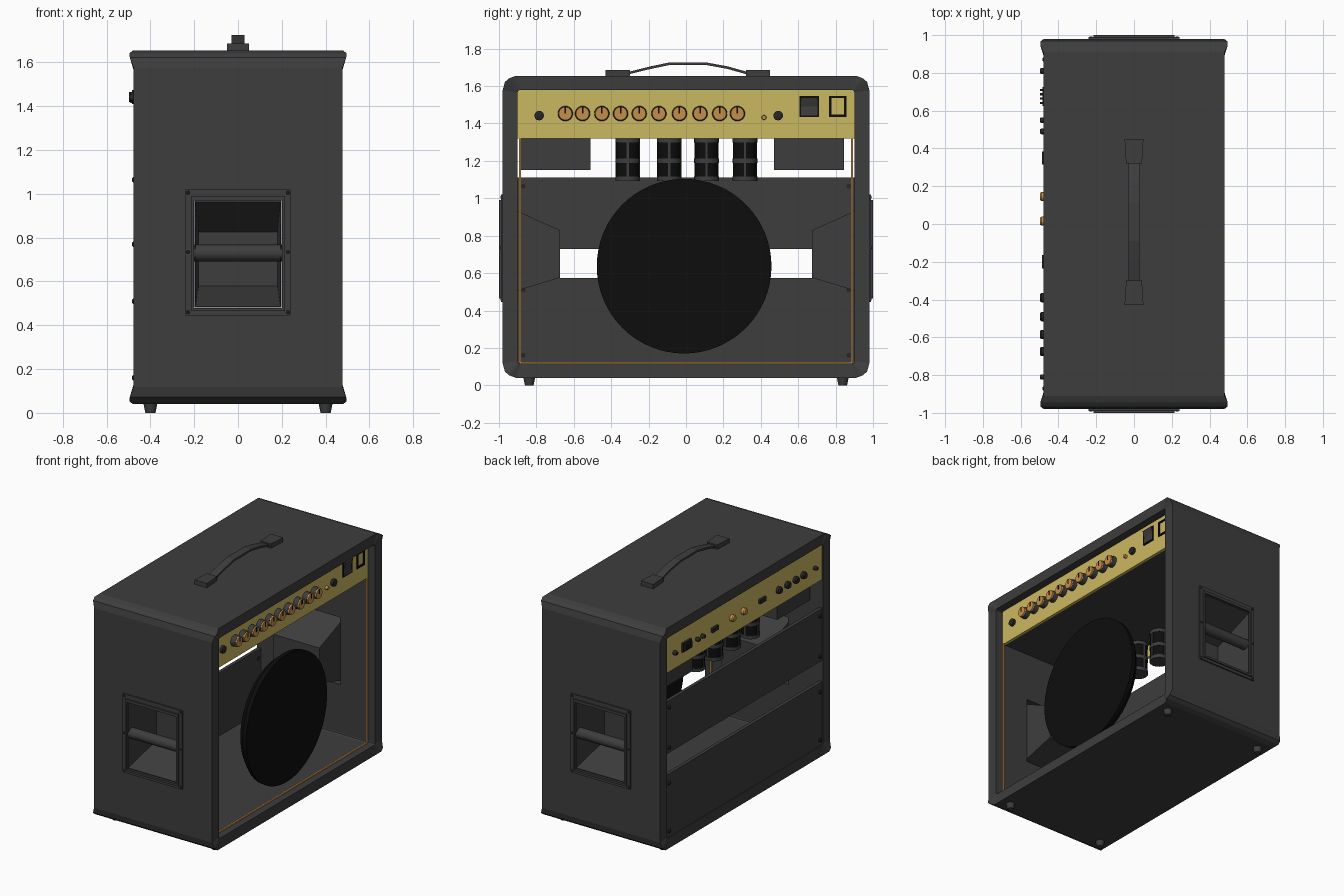
import bpy, bmesh, math
from mathutils import Vector

if "Cube" in bpy.data.objects:
    bpy.data.objects.remove(bpy.data.objects["Cube"])


def material(name, r, g, b):
    m = bpy.data.materials.new(name)
    m.diffuse_color = (r, g, b, 1)
    m.use_nodes = True
    m.node_tree.nodes["Principled BSDF"].inputs["Base Color"].default_value = m.diffuse_color
    return m


CHARCOAL = material("charcoal vinyl", 0.047, 0.047, 0.048)
BLACK = material("black", 0.004, 0.004, 0.004)
DARK = material("dark plastic", 0.02, 0.02, 0.021)
GOLD = material("gold panel", 0.60, 0.48, 0.12)
COPPER = material("copper", 0.56, 0.28, 0.065)


def loft(name, loops, mat, wrap=False, caps=(True, True), smooth=False):
    """Bridge a row of equal-length point loops into one mesh."""
    bm = bmesh.new()
    rows = [[bm.verts.new(p) for p in loop] for loop in loops]
    pairs = list(zip(rows, rows[1:])) + ([(rows[-1], rows[0])] if wrap else [])
    for a, b in pairs:
        for i in range(len(a)):
            j = (i + 1) % len(a)
            bm.faces.new((a[i], a[j], b[j], b[i]))
    if not wrap:
        if caps[0]:
            bm.faces.new(rows[0])
        if caps[1]:
            bm.faces.new(rows[-1])
    bmesh.ops.recalc_face_normals(bm, faces=bm.faces)
    mesh = bpy.data.meshes.new(name)
    bm.to_mesh(mesh)
    bm.free()
    mesh.materials.append(mat)
    ob = bpy.data.objects.new(name, mesh)
    bpy.context.collection.objects.link(ob)
    if smooth:
        bpy.ops.object.select_all(action='DESELECT')
        ob.select_set(True)
        bpy.context.view_layer.objects.active = ob
        bpy.ops.object.shade_smooth_by_angle(angle=math.radians(35))
    return ob


def rect(axis, at, a0, a1, b0, b1):
    """Rectangle across an axis; a and b are the other two axes in order."""
    out = []
    for a, b in ((a0, b0), (a1, b0), (a1, b1), (a0, b1)):
        p = [a, b]
        p.insert(axis, at)
        out.append(tuple(p))
    return out


def box(name, x0, x1, y0, y1, z0, z1, mat):
    return loft(name, [rect(2, z0, x0, x1, y0, y1), rect(2, z1, x0, x1, y0, y1)], mat)


def frame(name, axis, d0, d1, outer, inner, mat):
    return loft(name, [rect(axis, d0, *outer), rect(axis, d1, *outer),
                       rect(axis, d1, *inner), rect(axis, d0, *inner)], mat, wrap=True)


def turned(name, axis, centre, steps, mat, n=24):
    """Round part along an axis; steps are (offset, radius)."""
    loops = []
    for off, r in steps:
        loop = []
        for i in range(n):
            t = 2 * math.pi * i / n
            p = [r * math.cos(t), r * math.sin(t)]
            p.insert(axis, off)
            loop.append(Vector(centre) + Vector(p))
        loops.append(loop)
    return loft(name, loops, mat, smooth=True)


# cabinet shell: open box with chamfered corners that flare outwards
CZ = 0.8475
corner_out = [(0.98, 0.73), (0.968, 0.775), (0.945, 0.794), (0.91, 0.8075)]
corner_in = [(0.90, 0.718), (0.898, 0.726), (0.893, 0.73), (0.885, 0.732)]
flare = [0.477, 0.494, 0.496, 0.48]


def around(corner, xs):
    pts = []
    for sy, sz, rev in ((1, 1, 0), (-1, 1, 1), (-1, -1, 0), (1, -1, 1)):
        row = list(zip(corner, xs))
        for (y, z), x in (row[::-1] if rev else row):
            pts.append((x, sy * y, CZ + sz * z))
    return pts


shell = loft("cabinet_shell", [around(corner_out, flare), around(corner_in, [0.477] * 4),
                               around(corner_in, [-0.477] * 4),
                               around(corner_out, [-x for x in flare])], CHARCOAL, wrap=True)
cutter = box("handle_cutter", -0.2, 0.2, -1.1, 1.1, 0.48, 0.97, CHARCOAL)
cutter.hide_render = True
mod = shell.modifiers.new("handle holes", 'BOOLEAN')
mod.operation, mod.solver, mod.object = 'DIFFERENCE', 'EXACT', cutter
bpy.context.view_layer.objects.active = shell
bpy.ops.object.modifier_apply(modifier=mod.name)
bpy.data.objects.remove(cutter)

# recessed side handles
for s, side in ((-1, "left"), (1, "right")):
    hole = (-0.2, 0.2, 0.48, 0.97)
    frame(side + "_handle_plate", 1, s * 0.97, s * 0.99, (-0.24, 0.24, 0.445, 1.02), hole, CHARCOAL)
    frame(side + "_handle_lip", 1, s * 0.98, s * 1.0, (-0.215, 0.215, 0.465, 0.99), hole, CHARCOAL)
    dish = loft(side + "_handle_dish", [rect(1, s * 0.985, -0.199, 0.199, 0.481, 0.969),
                                        rect(1, s * 0.675, -0.185, 0.185, 0.575, 0.83)],
                CHARCOAL, caps=(False, True))
    dish.modifiers.new("wall", 'SOLIDIFY').thickness = 0.008
    turned(side + "_handle_bar", 0, (0, s * 0.95, 0.73), [(-0.2, 0.038), (0.2, 0.038)], CHARCOAL)
    for x in (-0.228, 0.228):
        for z in (0.46, 0.735, 1.005):
            turned(side + "_handle_screw", 1, (x, s * 0.99, z), [(0, 0.008), (s * 0.003, 0.006)], DARK, 10)

# top carrying handle
for s in (-1, 1):
    c = 0.01
    loft("strap_bracket", [[(-0.042, c + s * 0.31, z0), (0.042, c + s * 0.31, z0),
                            (0.05, c + s * 0.44, z0), (-0.05, c + s * 0.44, z0)]
                           for z0 in (1.65, 1.687)], CHARCOAL)
path = [(-0.34, 1.66), (-0.30, 1.67), (-0.2, 1.695), (-0.09, 1.718), (0.11, 1.718), (0.22, 1.698),
        (0.32, 1.67), (0.36, 1.66)]
loft("strap", [[(-0.03, y, z - 0.006), (0.03, y, z - 0.006), (0.03, y, z + 0.008), (-0.03, y, z + 0.008)]
               for y, z in path], CHARCOAL)

# feet
for x in (-0.4, 0.4):
    for y in (-0.838, 0.838):
        turned("foot", 2, (x, y, 0), [(0, 0.023), (0.05, 0.033)], CHARCOAL, 16)

# back boards with screws
for z0, z1 in ((0.11, 0.575), (0.73, 1.11)):
    box("back_board", -0.47, -0.445, -0.905, 0.905, z0, z1, CHARCOAL)
for y in (-0.87, 0.87):
    for z in (0.16, 0.51, 0.77, 1.065):
        turned("board_screw", 0, (-0.47, y, z), [(0.03, 0.013), (-0.008, 0.013), (-0.014, 0.007)], DARK, 12)

# front and rear control panels, chassis, transformers
box("front_panel", 0.40, 0.42, -0.905, 0.905, 1.32, 1.585, GOLD)
box("rear_panel", -0.47, -0.45, -0.905, 0.905, 1.32, 1.585, GOLD)
box("chassis", -0.36, 0.40, -0.9, 0.9, 1.325, 1.35, CHARCOAL)
box("power_transformer", -0.38, -0.1, -0.89, -0.51, 1.15, 1.33, CHARCOAL)
box("output_transformer", -0.38, -0.1, 0.47, 0.845, 1.15, 1.33, CHARCOAL)

# gold piping around the grille opening
for s in (-1, 1):
    box("piping_side", 0.415, 0.427, s * 0.888 - 0.005, s * 0.888 + 0.005, 0.12, 1.32, COPPER)
box("piping_bottom", 0.415, 0.427, -0.89, 0.89, 0.115, 0.125, COPPER)

# speaker
turned("speaker", 0, (0, -0.01, 0.637), [(0.32, 0.42), (0.37, 0.465), (0.40, 0.467)], BLACK, 64)

# valves with cage bands and ribs
for y in (-0.312, -0.09, 0.11, 0.315):
    turned("valve", 2, (-0.3, y, 0), [(1.1, 0.062), (1.33, 0.062)], BLACK)
    for z in (1.105, 1.2, 1.31):
        turned("valve_band", 2, (-0.3, y, z), [(-0.012, 0.066), (0.012, 0.066)], CHARCOAL)
    box("valve_rib", -0.365, -0.235, y - 0.006, y + 0.006, 1.1, 1.33, CHARCOAL)
    box("valve_rib", -0.306, -0.294, y - 0.065, y + 0.065, 1.1, 1.33, CHARCOAL)

# front knobs with pointer
for y in (-0.645, -0.553, -0.45, -0.35, -0.25, -0.145, -0.035, 0.075, 0.18, 0.275):
    c = (0, y, 1.453)
    turned("knob_skirt", 0, c, [(0.415, 0.041), (0.455, 0.038)], CHARCOAL)
    turned("knob_cap", 0, c, [(0.45, 0.037), (0.465, 0.035)], COPPER)
    box("knob_pointer", 0.464, 0.468, y - 0.004, y + 0.004, 1.453, 1.487, BLACK)

# front jacks, lamp and switches
for y in (-0.785, 0.493):
    turned("front_jack", 0, (0, y, 1.442), [(0.415, 0.026), (0.44, 0.026), (0.445, 0.014)], DARK, 12)
turned("lamp", 0, (0, 0.417, 1.432), [(0.415, 0.014), (0.44, 0.011)], COPPER, 12)
frame("switch_frame", 0, 0.415, 0.428, (0.607, 0.71, 1.435, 1.547), (0.615, 0.702, 1.443, 1.539), BLACK)
loft("rocker", [[(0.415, y, 1.443), (0.43, y, 1.443), (0.424, y, 1.49), (0.44, y, 1.539), (0.415, y, 1.539)]
                for y in (0.615, 0.702)], CHARCOAL)
frame("switch_outline", 0, 0.415, 0.428, (0.765, 0.857, 1.435, 1.547), (0.777, 0.845, 1.447, 1.535), BLACK)

# rear sockets, switches and jacks
for y, r, mat in ((0.81, 0.016, DARK), (0.55, 0.015, DARK), (0.49, 0.015, DARK), (0.145, 0.024, COPPER),
                  (0.015, 0.024, COPPER), (-0.39, 0.025, DARK), (-0.49, 0.025, DARK),
                  (-0.585, 0.025, DARK), (-0.675, 0.025, DARK), (-0.81, 0.014, DARK)):
    turned("rear_jack", 0, (0, y, 1.44), [(-0.465, r), (-0.49, r), (-0.498, r * 0.75)], mat, 14)
box("mains_socket", -0.485, -0.465, 0.625, 0.725, 1.41, 1.475, DARK)
for i in range(4):
    box("socket_rib", -0.497, -0.48, 0.635 + i * 0.023, 0.647 + i * 0.023, 1.42, 1.465, DARK)
for y in (0.35, -0.2):
    box("slide_switch", -0.488, -0.465, y - 0.035, y + 0.035, 1.425, 1.455, DARK)
